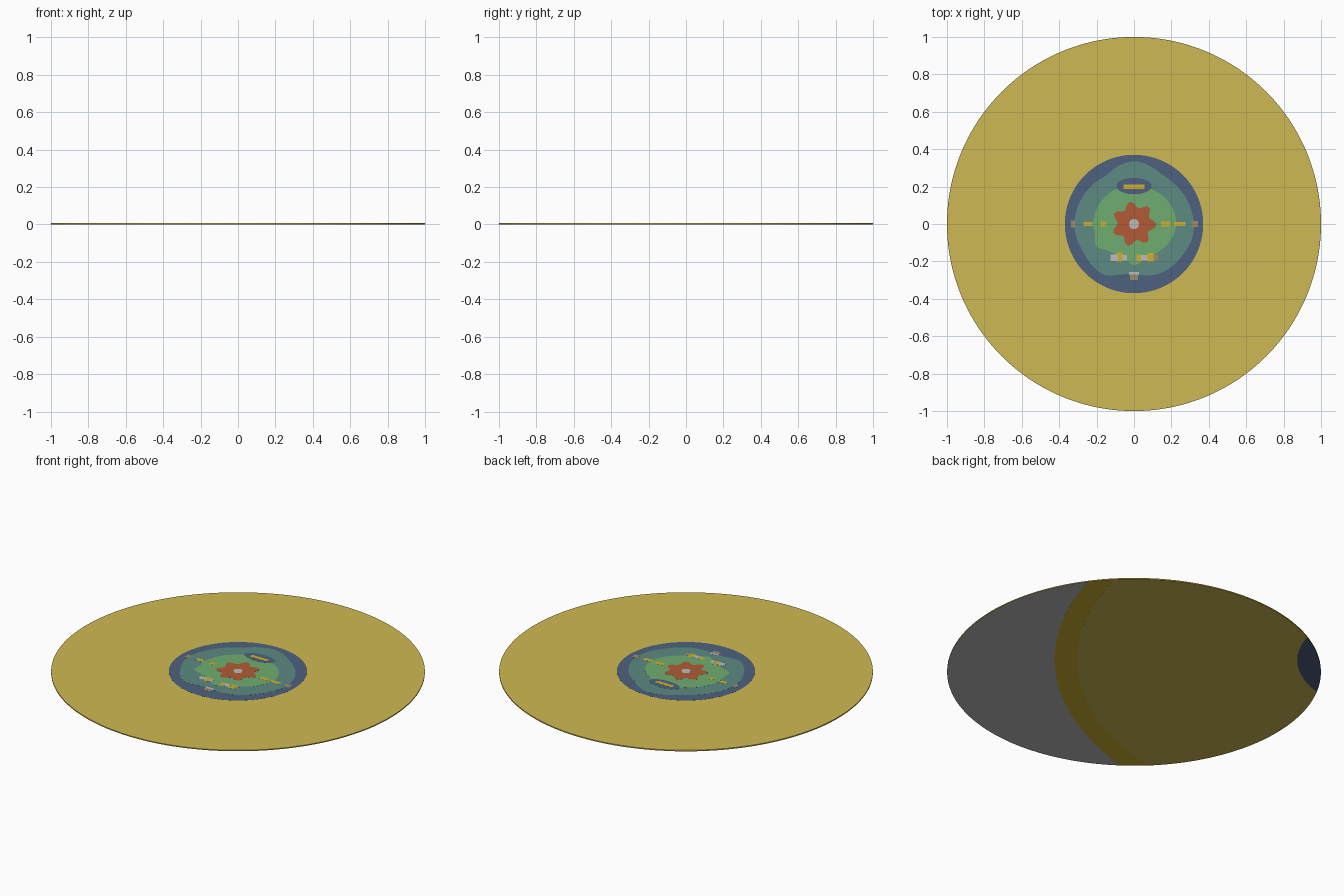
import bpy, bmesh, math
from math import cos, sin, pi, radians

if "Cube" in bpy.data.objects:
    bpy.data.objects.remove(bpy.data.objects["Cube"])

def material(name, rgb):
    m = bpy.data.materials.new(name)
    lin = [((c / 255 + 0.055) / 1.055) ** 2.4 for c in rgb]
    m.diffuse_color = (*lin, 1)
    m.use_nodes = True
    m.node_tree.nodes["Principled BSDF"].inputs["Base Color"].default_value = m.diffuse_color
    return m

GOLD = material("gold", (206, 185, 82))
NAVY = material("navy", (77, 97, 126))
TEAL = material("teal", (92, 139, 130))
GREEN = material("green", (112, 172, 112))
RED = material("brick_red", (178, 92, 54))
GREY = material("light_grey", (188, 188, 188))
YELLOW = material("yellow", (206, 178, 48))
TAN = material("tan", (150, 142, 104))

def plate(name, pts, z0, z1, mat, under=None):
    """Extrude a flat outline between two heights."""
    bm = bmesh.new()
    low = [bm.verts.new((x, y, z0)) for x, y in pts]
    top = [bm.verts.new((x, y, z1)) for x, y in pts]
    n = len(pts)
    bm.faces.new(top)
    base = bm.faces.new(low[::-1])
    for i in range(n):
        j = (i + 1) % n
        bm.faces.new((low[i], low[j], top[j], top[i]))
    if under:
        base.material_index = 1
    me = bpy.data.meshes.new(name)
    bm.to_mesh(me)
    bm.free()
    me.materials.append(mat)
    if under:
        me.materials.append(under)
    ob = bpy.data.objects.new(name, me)
    bpy.context.collection.objects.link(ob)
    return ob

def ellipse(rx, ry, cx=0, cy=0, n=96):
    return [(cx + rx * cos(2 * pi * i / n), cy + ry * sin(2 * pi * i / n)) for i in range(n)]

def rect(cx, cy, w, h):
    return [(cx - w, cy - h), (cx + w, cy - h), (cx + w, cy + h), (cx - w, cy + h)]

def blob(radii, sub=4):
    """Smooth closed outline through evenly spaced radii."""
    n, pts = len(radii), []
    for i in range(n):
        a, b, c, d = (radii[(i + k) % n] for k in (-1, 0, 1, 2))
        for s in range(sub):
            t = s / sub
            r = 0.5 * (2 * b + (c - a) * t + (2 * a - 5 * b + 4 * c - d) * t * t
                       + (3 * b - a - 3 * c + d) * t ** 3)
            ang = 2 * pi * (i + t) / n
            pts.append((r * cos(ang), r * sin(ang)))
    return pts

def lens(dist, radius, angle):
    """Overlap of the disc and a large off-centre circle."""
    cx, cy = dist * cos(angle), dist * sin(angle)
    pts = [p for p in ellipse(1, 1, n=256) if math.hypot(p[0] - cx, p[1] - cy) < radius]
    pts += [p for p in ellipse(radius, radius, cx, cy, 720) if math.hypot(*p) < 0.9995]
    mx = sum(p[0] for p in pts) / len(pts)
    my = sum(p[1] for p in pts) / len(pts)
    return sorted(pts, key=lambda p: math.atan2(p[1] - my, p[0] - mx))

# Main disc, grey underneath
T = 0.0068
plate("disc", ellipse(1, 1, n=256), 0.0009, T, GOLD, GREY)

# Painted underside: off-centre copy of the rings
side = radians(135)
plate("underside_band", lens(1.58, 2.0, side), 0.0006, 0.0009, YELLOW)
plate("underside_gold", lens(1.58, 1.88, side), 0.0003, 0.0006, GOLD)
plate("underside_navy", lens(1.48, 0.60, side), 0.0, 0.0003, NAVY)

# Painted centre label, in thin layers
layer = 0.0003
def paint(name, pts, level, mat):
    plate(name, pts, T + layer * (level - 1), T + layer * level, mat)

paint("label_ring", ellipse(.37, .37, n=128), 1, NAVY)
paint("label_teal", blob([.32, .315, .31, .305, .305, .322, .335, .322, .30, .305, .31, .315,
                          .32, .315, .31, .315, .315, .28, .265, .285, .30, .305, .31, .32]), 2, TEAL)
paint("label_green", blob([.225, .225, .22, .215, .21, .21, .2, .205, .21, .21, .215, .215,
                           .22, .215, .235, .2, .19, .19, .22, .2, .195, .2, .21, .22]), 3, GREEN)
flower = []
for i in range(112):
    a = 2 * pi * i / 112
    r = .103 + .016 * cos(7 * (a - radians(100)))
    flower.append((r * cos(a), r * sin(a)))
paint("label_flower", flower, 4, RED)
paint("label_hub", ellipse(.027, .027, n=32), 5, GREY)

# Slot motif above the centre
paint("slot_surround", ellipse(.095, .044, 0, .203, 48), 4, NAVY)
paint("slot_bar", rect(0, .2, .055, .012), 5, YELLOW)

# Small marks left, right and below
marks = [(-.325, 0, .013, .018, TAN), (-.245, 0, .024, .012, YELLOW), (-.165, 0, .014, .014, YELLOW),
         (.17, 0, .026, .014, YELLOW), (.245, 0, .03, .012, YELLOW), (.325, 0, .018, .017, TAN),
         (-.105, -.18, .02, .017, GREY), (-.075, -.177, .016, .024, YELLOW),
         (-.05, -.18, .012, .014, GREY), (.025, -.18, .012, .018, YELLOW),
         (.055, -.18, .018, .015, GREY), (.09, -.178, .017, .022, YELLOW),
         (.115, -.18, .012, .016, TAN),
         (0, -.265, .026, .008, GREY), (0, -.285, .022, .014, TAN)]
for i, (x, y, w, h, m) in enumerate(marks):
    paint(f"mark_{i + 1}", rect(x, y, w, h), 4 if i % 2 else 5, m)
